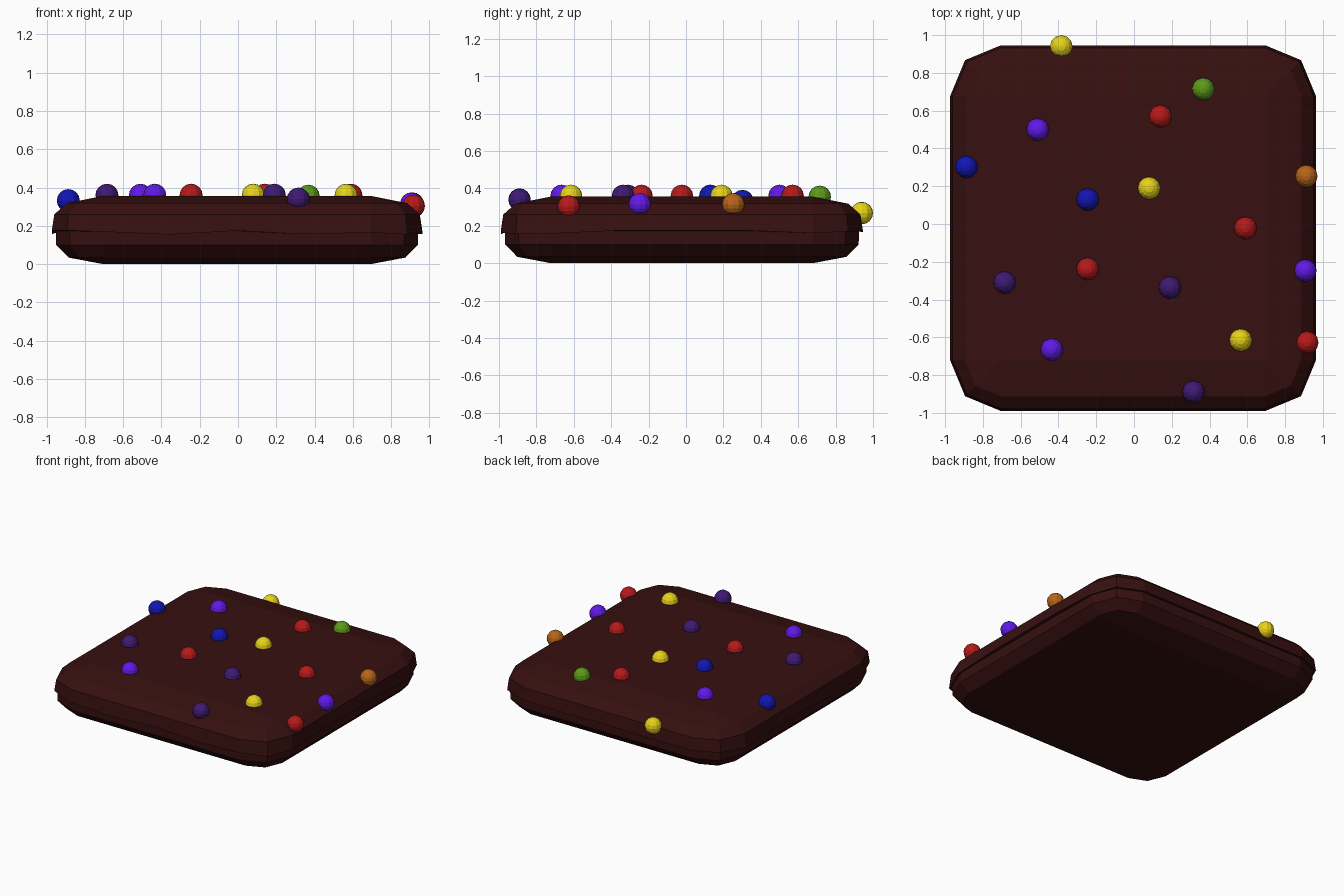
import bpy, bmesh, math, random

if "Cube" in bpy.data.objects:
    bpy.data.objects.remove(bpy.data.objects["Cube"])
random.seed(4)

def material(name, rgb):
    m = bpy.data.materials.new(name)
    m.diffuse_color = (*rgb, 1)
    m.use_nodes = True
    m.node_tree.nodes["Principled BSDF"].inputs["Base Color"].default_value = m.diffuse_color
    return m

cake_mat = material("dark_chocolate", (0.038, 0.005, 0.005))
candy_mats = {
    "red": material("red", (0.47, 0.01, 0.01)),
    "yellow": material("yellow", (0.80, 0.65, 0.01)),
    "violet": material("violet", (0.12, 0.01, 0.80)),
    "purple": material("dark_purple", (0.05, 0.01, 0.17)),
    "blue": material("blue", (0.006, 0.008, 0.45)),
    "green": material("green", (0.11, 0.32, 0.01)),
    "orange": material("orange", (0.48, 0.13, 0.01)),
}
CX, CY, CORE = -0.005, -0.022, 0.70   # centre and straight half side

def outline(r):
    """Square with two-segment rounded corners, each side cut in four."""
    corners = [(1, -1), (1, 1), (-1, 1), (-1, -1)]
    pts = []
    for i, (sx, sy) in enumerate(corners):
        start = -math.pi / 2 + i * math.pi / 2
        for k in range(3):
            a = start + k * math.pi / 4
            pts.append((sx * CORE + r * math.cos(a), sy * CORE + r * math.sin(a)))
        nx, ny = corners[(i + 1) % 4]
        a = start + math.pi / 2
        x0, y0 = pts[-1]
        x1, y1 = nx * CORE + r * math.cos(a), ny * CORE + r * math.sin(a)
        for t in (0.25, 0.5, 0.75):
            pts.append((x0 + (x1 - x0) * t, y0 + (y1 - y0) * t))
    return pts

def slab(name, levels):
    """Loft outlines; levels are (corner radius, z, height wobble)."""
    bm = bmesh.new()
    rings = []
    for r, z, w in levels:
        rings.append([bm.verts.new((CX + x, CY + y, z + random.uniform(-w, w)))
                      for x, y in outline(r)])
    n = len(rings[0])
    for a, b in zip(rings, rings[1:]):
        for i in range(n):
            j = (i + 1) % n
            bm.faces.new((a[i], a[j], b[j], b[i]))
    bm.faces.new(rings[0][::-1])
    bm.faces.new(rings[-1])
    bmesh.ops.remove_doubles(bm, verts=bm.verts, dist=0.0005)
    bmesh.ops.recalc_face_normals(bm, faces=bm.faces)
    me = bpy.data.meshes.new(name)
    bm.to_mesh(me)
    bm.free()
    me.materials.append(cake_mat)
    bpy.context.collection.objects.link(bpy.data.objects.new(name, me))

# Cake base and icing cap with a wavy lower rim
slab("cake_base", [(0, 0, 0), (0.18, 0.034, 0), (0.245, 0.10, 0), (0.25, 0.25, 0), (0.18, 0.30, 0)])
slab("icing", [(0.235, 0.172, 0), (0.268, 0.165, 0.012), (0.255, 0.26, 0),
               (0.19, 0.318, 0), (0, 0.356, 0)])

# Candies: colour, x, y, z
candies = [
    ("yellow", -0.385, 0.94, 0.268), ("green", 0.367, 0.715, 0.355),
    ("red", 0.14, 0.57, 0.36), ("violet", -0.51, 0.50, 0.36),
    ("blue", -0.887, 0.302, 0.332), ("yellow", 0.08, 0.19, 0.36),
    ("blue", -0.245, 0.13, 0.36), ("orange", 0.912, 0.253, 0.315),
    ("red", 0.59, -0.022, 0.36), ("violet", 0.907, -0.247, 0.315),
    ("red", -0.245, -0.238, 0.36), ("purple", -0.685, -0.31, 0.36),
    ("purple", 0.19, -0.337, 0.36), ("violet", -0.435, -0.665, 0.36),
    ("yellow", 0.565, -0.615, 0.36), ("purple", 0.315, -0.89, 0.34),
    ("red", 0.917, -0.627, 0.303),
]
for colour, x, y, z in candies:
    bpy.ops.mesh.primitive_uv_sphere_add(segments=12, ring_count=8, radius=0.06, location=(x, y, z))
    ob = bpy.context.object
    ob.name = colour + "_candy"
    ob.data.materials.append(candy_mats[colour])
